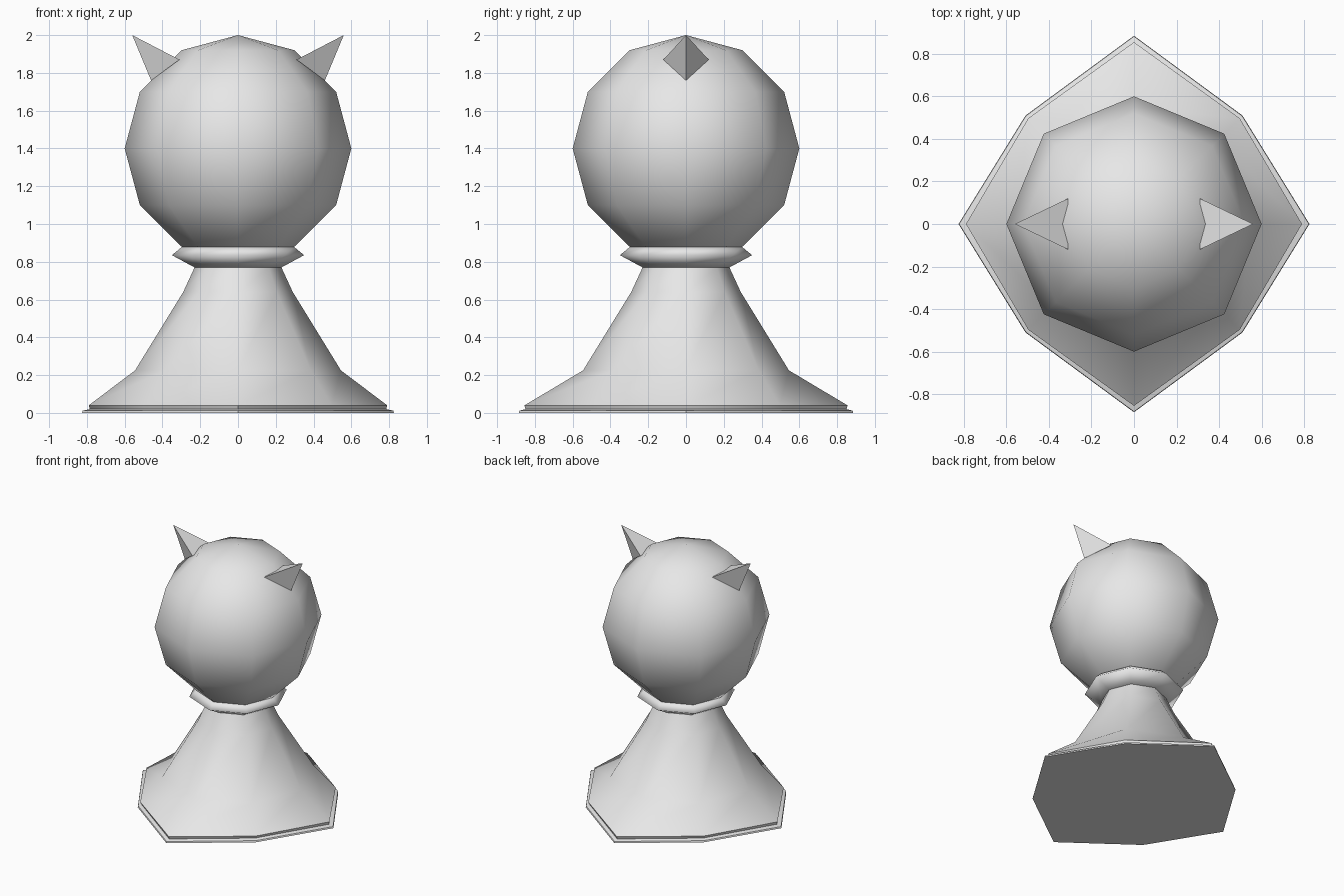
import bpy, bmesh, math
from mathutils import Vector

cube = bpy.data.objects.get("Cube")
if cube:
    bpy.data.objects.remove(cube, do_unlink=True)

grey = bpy.data.materials.new("plain grey")
grey.use_nodes = True
grey.diffuse_color = (0.8, 0.8, 0.8, 1)
grey.node_tree.nodes["Principled BSDF"].inputs["Base Color"].default_value = (0.8, 0.8, 0.8, 1)


def finish(name, bm, smooth_angle=None):
    bmesh.ops.recalc_face_normals(bm, faces=bm.faces)
    mesh = bpy.data.meshes.new(name)
    bm.to_mesh(mesh)
    bm.free()
    mesh.materials.append(grey)
    obj = bpy.data.objects.new(name, mesh)
    bpy.context.collection.objects.link(obj)
    if smooth_angle:
        bpy.ops.object.select_all(action='DESELECT')
        obj.select_set(True)
        bpy.context.view_layer.objects.active = obj
        bpy.ops.object.shade_smooth_by_angle(angle=math.radians(smooth_angle))
    return obj


def octagon(rx, ry, d, z):
    """Eight points: corners on both axes and on the diagonals."""
    return [(rx, 0, z), (d, d, z), (0, ry, z), (-d, d, z),
            (-rx, 0, z), (-d, -d, z), (0, -ry, z), (d, -d, z)]


def even(r, z):
    return octagon(r, r, r * math.sqrt(0.5), z)


def loft(name, sections, smooth_angle):
    bm = bmesh.new()
    rings = [[bm.verts.new(p) for p in s] for s in sections]
    for a, b in zip(rings, rings[1:]):
        for i in range(8):
            j = (i + 1) % 8
            bm.faces.new((a[i], a[j], b[j], b[i]))
    bm.faces.new(rings[0])
    bm.faces.new(rings[-1])
    return finish(name, bm, smooth_angle)


# Flared body standing on a thin stretched foot
loft("body", [
    octagon(0.825, 0.885, 0.51, 0.0),
    octagon(0.822, 0.882, 0.508, 0.012),
    octagon(0.785, 0.85, 0.49, 0.02),
    octagon(0.79, 0.855, 0.497, 0.04),
    even(0.545, 0.225),
    even(0.29, 0.64),
    even(0.23, 0.77),
], 60)

# Collar between body and head
loft("collar", [even(0.23, 0.77), even(0.35, 0.835), even(0.295, 0.88)], 120)

# Faceted ball head
bm = bmesh.new()
bmesh.ops.create_uvsphere(bm, u_segments=8, v_segments=6, radius=0.6)
bmesh.ops.translate(bm, verts=bm.verts, vec=Vector((0, 0, 1.4)))
finish("head", bm, 60)

# Three-sided pointed ears
for name, s in (("left_ear", 1), ("right_ear", -1)):
    bm = bmesh.new()
    tip, low, front, back = [bm.verts.new((s * x, y, z)) for x, y, z in (
        (0.56, 0, 2.0), (0.46, 0, 1.76), (0.31, -0.12, 1.87), (0.31, 0.12, 1.87))]
    for face in ((tip, low, front), (tip, front, back), (tip, back, low), (low, back, front)):
        bm.faces.new(face)
    finish(name, bm)
